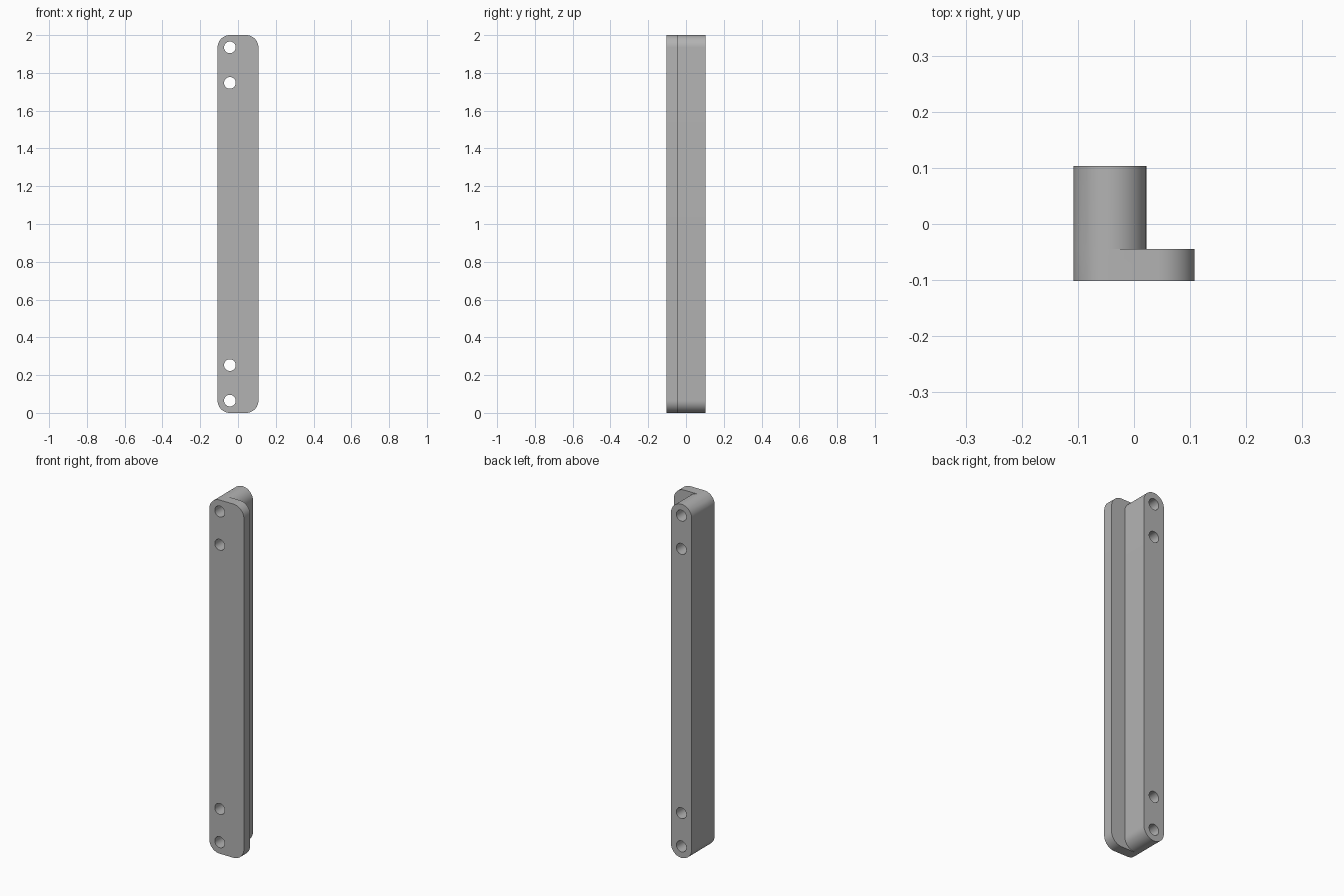
import bpy, bmesh
from math import sin, cos, pi, radians

cube = bpy.data.objects.get("Cube")
if cube:
    bpy.data.objects.remove(cube, do_unlink=True)

LEFT, RIGHT, STEP = -0.108, 0.108, 0.022   # x limits, rib edge
FRONT, SHELF, BACK = -0.102, -0.045, 0.103  # y limits, rib start
R = (STEP - LEFT) / 2                       # end rounding
AXIS = LEFT + R                             # hole column
HOLE = 0.031

grey = bpy.data.materials.new("plain grey")
grey.use_nodes = True
grey.diffuse_color = (0.45, 0.45, 0.45, 1)
grey.node_tree.nodes["Principled BSDF"].inputs["Base Color"].default_value = (0.45, 0.45, 0.45, 1)


def arc(cx, cz, r, start, sweep, steps):
    return [(cx + r * cos(start + sweep * i / steps),
             cz + r * sin(start + sweep * i / steps)) for i in range(steps + 1)]


def extrude(name, outline, y0, y1):
    """Extrude an x-z outline along y into a solid."""
    bm = bmesh.new()
    face = bm.faces.new([bm.verts.new((x, y0, z)) for x, z in outline])
    geom = bmesh.ops.extrude_face_region(bm, geom=[face])["geom"]
    bmesh.ops.translate(bm, vec=(0, y1 - y0, 0),
                        verts=[g for g in geom if isinstance(g, bmesh.types.BMVert)])
    bmesh.ops.remove_doubles(bm, verts=bm.verts, dist=0.0001)
    bmesh.ops.recalc_face_normals(bm, faces=bm.faces)
    mesh = bpy.data.meshes.new(name)
    bm.to_mesh(mesh)
    bm.free()
    mesh.materials.append(grey)
    obj = bpy.data.objects.new(name, mesh)
    bpy.context.collection.objects.link(obj)
    return obj


def rounded_bar(x0, x1):
    """Outline of an upright bar with rounded corners."""
    corners = [(x1 - R, 2 - R), (x0 + R, 2 - R), (x0 + R, R), (x1 - R, R)]
    return [p for i, (cx, cz) in enumerate(corners)
            for p in arc(cx, cz, R, i * pi / 2, pi / 2, 12)]


def combine(target, tool, operation):
    mod = target.modifiers.new(operation.lower(), "BOOLEAN")
    mod.operation, mod.solver, mod.object = operation, "EXACT", tool
    bpy.context.view_layer.objects.active = target
    bpy.ops.object.modifier_apply(modifier=mod.name)
    bpy.data.objects.remove(tool, do_unlink=True)


# Wide front plate joined to the narrow round-ended rib behind it
bracket = extrude("stepped_mounting_bar", rounded_bar(LEFT, RIGHT), FRONT, SHELF)
rib = extrude("back_rib", rounded_bar(LEFT, STEP), SHELF, BACK)
combine(bracket, rib, "UNION")

# Through holes, two at each end
for z in (R, 0.253, 1.747, 2 - R):
    drill = extrude("hole_cutter", arc(AXIS, z, HOLE, 0, 2 * pi, 32)[:-1], -0.2, 0.2)
    drill.hide_render = True
    combine(bracket, drill, "DIFFERENCE")

bpy.ops.object.select_all(action="DESELECT")
bracket.select_set(True)
bpy.context.view_layer.objects.active = bracket
bpy.ops.object.shade_smooth_by_angle(angle=radians(30))
